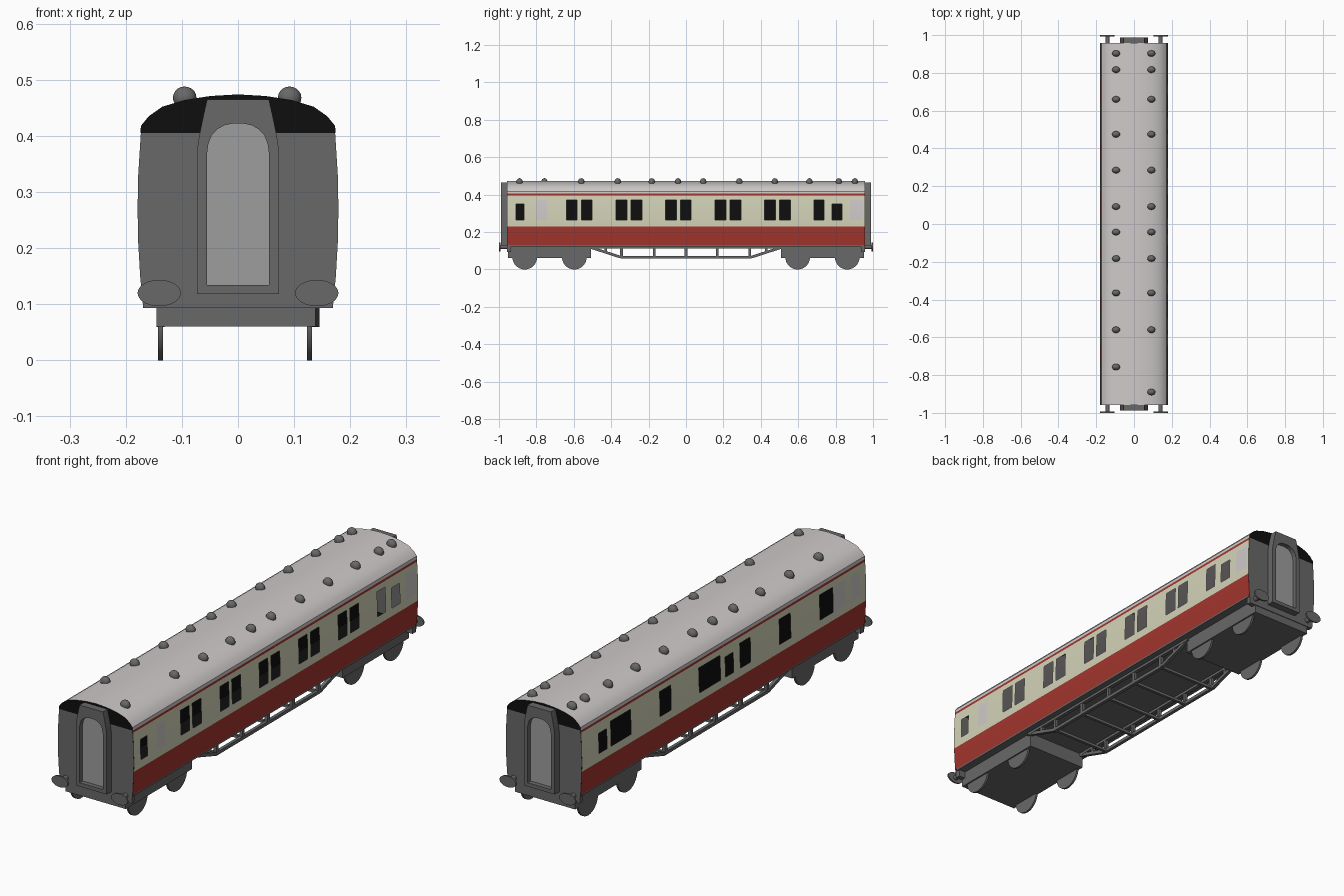
import bpy, bmesh, math
from mathutils import Vector, Matrix

if "Cube" in bpy.data.objects:
    bpy.data.objects.remove(bpy.data.objects["Cube"])


def material(name, rgb):
    m = bpy.data.materials.new(name)
    m.diffuse_color = [((c / 255 + 0.055) / 1.055) ** 2.4 for c in rgb] + [1]
    m.use_nodes = True
    m.node_tree.nodes["Principled BSDF"].inputs["Base Color"].default_value = m.diffuse_color
    return m


CREAM = material("cream paint", (212, 211, 184))
RED = material("red paint", (163, 53, 45))
GREY = material("dark grey", (104, 104, 104))
DOOR = material("mid grey", (157, 157, 157))
BLACK = material("black", (14, 14, 14))
PALE = material("pale roof grey", (207, 202, 202))


def finish(name, bm, mats, smooth=False):
    me = bpy.data.meshes.new(name)
    bm.to_mesh(me)
    bm.free()
    ob = bpy.data.objects.new(name, me)
    bpy.context.collection.objects.link(ob)
    for m in mats:
        me.materials.append(m)
    if smooth:
        bpy.ops.object.select_all(action='DESELECT')
        ob.select_set(True)
        bpy.context.view_layer.objects.active = ob
        bpy.ops.object.shade_smooth_by_angle(angle=math.radians(35))
    return ob


def add_box(bm, x0, x1, y0, y1, z0, z1):
    m = Matrix.Translation(((x0 + x1) / 2, (y0 + y1) / 2, (z0 + z1) / 2)) @ \
        Matrix.Diagonal((x1 - x0, y1 - y0, z1 - z0, 1))
    bmesh.ops.create_cube(bm, size=1, matrix=m)


def box(name, mat, *dims):
    bm = bmesh.new()
    add_box(bm, *dims)
    return finish(name, bm, [mat])


def add_bar(bm, a, b, w):
    a, b = Vector(a), Vector(b)
    d = b - a
    m = Matrix.Translation((a + b) / 2) @ d.to_track_quat('Z', 'Y').to_matrix().to_4x4() @ \
        Matrix.Diagonal((w, w, d.length, 1))
    bmesh.ops.create_cube(bm, size=1, matrix=m)


L = 0.957  # half length of the body


def wall_x(z):
    return 0.179 - 0.32 * (z - 0.27) ** 2


# Side walls: a grid split at the window edges, window cells left open
SMALL, TALL = 0.35, 0.37
right_windows = [(-.91, -.866, SMALL), (.78, .834, SMALL), (.684, .738, TALL)]
for c in (-.571, -.305, -.041, .2245, .49):
    right_windows += [(c - .069, c - .011, TALL), (c + .011, c + .069, TALL)]
left_windows = [(.788, .842, SMALL), (.626, .76, TALL), (.355, .43, TALL), (.024, .166, TALL),
                (-.064, -.01, SMALL), (-.18, -.11, TALL), (-.45, -.375, TALL), (-.735, -.646, TALL)]
right_pale = [(-.80, -.743, TALL), (.877, .945, TALL)]
left_pale = [(-.82, -.735, TALL), (-.916, -.862, TALL)]


def inside(y, z, panes):
    return any(a < y < b and 0.265 < z < top for a, b, top in panes)


def side_wall(name, sx, windows, pale):
    bm = bmesh.new()
    zs = [.13, .18, .23, .265, .31, .35, .37, .395, .408]
    ys = sorted({-L, L} | {round(v, 4) for w in windows + pale for v in w[:2]})
    grid = [[bm.verts.new((sx * wall_x(z), y, z)) for z in zs] for y in ys]
    for i in range(len(ys) - 1):
        for j in range(len(zs) - 1):
            y, z = (ys[i] + ys[i + 1]) / 2, (zs[j] + zs[j + 1]) / 2
            if inside(y, z, windows):
                continue
            q = [grid[i][j], grid[i + 1][j], grid[i + 1][j + 1], grid[i][j + 1]]
            f = bm.faces.new(q if sx > 0 else q[::-1])
            f.material_index = 2 if inside(y, z, pale) else int(z < .23 or z > .395)
    finish(name, bm, [CREAM, RED, PALE], True)


side_wall("right_side_wall", 1, right_windows, right_pale)
side_wall("left_side_wall", -1, left_windows, left_pale)

# Roof: arched strip along the body
half = [(.174, .405), (.173, .418), (.159, .435), (.135, .452), (.095, .464), (.05, .471)]
arch = half + [(0, .474)] + [(-x, z) for x, z in reversed(half)]
bm = bmesh.new()
rows = [[bm.verts.new((x, y, z)) for x, z in arch] for y in (-L, L)]
for i in range(len(arch) - 1):
    bm.faces.new((rows[0][i], rows[1][i], rows[1][i + 1], rows[0][i + 1]))
for f in bm.faces:
    f.normal_update()
    if f.normal.z < 0:
        f.normal_flip()
finish("roof", bm, [PALE], True)

# End walls: grey below, black under the roof arch
wall = [(wall_x(z), z) for z in (.093, .15, .21, .27, .33, .405)]
wall += [(-x, z) for x, z in reversed(wall)]


def end_plate(name, mat, points, sy):
    bm = bmesh.new()
    f = bm.faces.new([bm.verts.new((x, sy * L, z)) for x, z in points])
    f.normal_update()
    if f.normal.y * sy < 0:
        f.normal_flip()
    finish(name, bm, [mat])


# Gangway outlines (half, bottom to top), mirrored into matching loops
outer = [(.073, .118), (.073, .25), (.073, .375), (.069, .40), (.064, .425), (.059, .448), (.055, .465), (.025, .465)]
inner = [(.055, .134), (.055, .25), (.055, .37), (.053, .385), (.047, .401), (.037, .412), (.024, .419), (.01, .422)]


def loop(bm, pts, y):
    return [bm.verts.new((x, y, z)) for x, z in pts + [(-x, z) for x, z in reversed(pts)]]


for sy, end in ((-1, "front"), (1, "back")):
    end_plate(end + "_end_wall", GREY, wall, sy)
    end_plate(end + "_roof_end", BLACK, arch, sy)
    box(end + "_headstock", GREY, -.168, .168, *sorted((sy * .935, sy * .956)), .093, .13)

    # Gangway connection with a recessed door
    bm = bmesh.new()
    loops = [loop(bm, outer, sy * .955), loop(bm, outer, sy * .988),
             loop(bm, inner, sy * .988), loop(bm, inner, sy * .968)]
    n = len(loops[0])
    for a, b in zip(loops, loops[1:]):
        for i in range(n):
            k = (i + 1) % n
            bm.faces.new((a[i], a[k], b[k], b[i]))
    bm.faces.new(loops[3]).material_index = 1
    bm.faces.new(loops[0][::-1])
    bmesh.ops.recalc_face_normals(bm, faces=bm.faces[:])
    finish(end + "_gangway", bm, [GREY, DOOR])

    # Oval buffers on round stems
    bm = bmesh.new()
    for sx in (-1, 1):
        for ry, rx, rz, y in ((.042, .011, .011, .975), (.007, .0385, .0235, .9965)):
            m = Matrix.Translation((sx * .1405, sy * y, .12)) @ Matrix.Diagonal((rx, ry, rz, 1)) @ \
                Matrix.Rotation(math.pi / 2, 4, 'X')
            bmesh.ops.create_cone(bm, cap_ends=True, segments=32, radius1=1, radius2=1, depth=1, matrix=m)
    finish(end + "_buffers", bm, [GREY], True)

    # Bogie block and its four wheels
    box(end + "_bogie", GREY, -.145, .138, *sorted((sy * .953, sy * .508)), .06, .122)
    bm = bmesh.new()
    for y in (.597, .862):
        for x in (-.1385, .1275):
            m = Matrix.Translation((x, sy * y, .066)) @ Matrix.Rotation(math.pi / 2, 4, 'Y')
            bmesh.ops.create_cone(bm, cap_ends=True, segments=32, radius1=.066, radius2=.066,
                                  depth=.009, matrix=m)
    finish(end + "_wheels", bm, [GREY], True)

# Floor, dark interior floor and corridor partition
box("underframe_floor", GREY, -.172, .172, -.95, .95, .123, .131)
box("interior_floor", BLACK, -.17, .17, -.95, .95, .131, .134)
box("corridor_partition", BLACK, -.053, -.047, -.95, .95, .134, .466)

# Truss rods under the floor with posts and cross ties
bm = bmesh.new()
for x in (-.138, .138):
    path = [(x, -.52, .121), (x, -.35, .066), (x, .35, .066), (x, .52, .121)]
    for a, b in zip(path, path[1:]):
        add_bar(bm, a, b, .014)
    add_box(bm, x - .008, x + .008, -.52, .52, .112, .124)
    for y in (-.43, -.345, -.17, 0, .168, .34, .43):
        add_bar(bm, (x, y, .092 if abs(y) > .4 else .066), (x, y, .125), .014)
for y in (-.345, -.17, 0, .168, .34):
    add_bar(bm, (-.138, y, .066), (.138, y, .066), .012)
finish("truss_underframe", bm, [GREY])

# Roof ventilators in two rows
shared = [.903, .817, .66, .475, .285, .092, -.043, -.183, -.365, -.56]
bm = bmesh.new()
for x, ys in ((-.095, shared + [-.757]), (.092, shared + [-.89])):
    for y in ys:
        m = Matrix.Translation((x, y, .468)) @ Matrix.Diagonal((.021, .017, .02, 1))
        bmesh.ops.create_uvsphere(bm, u_segments=16, v_segments=10, radius=1, matrix=m)
finish("roof_ventilators", bm, [GREY], True)
